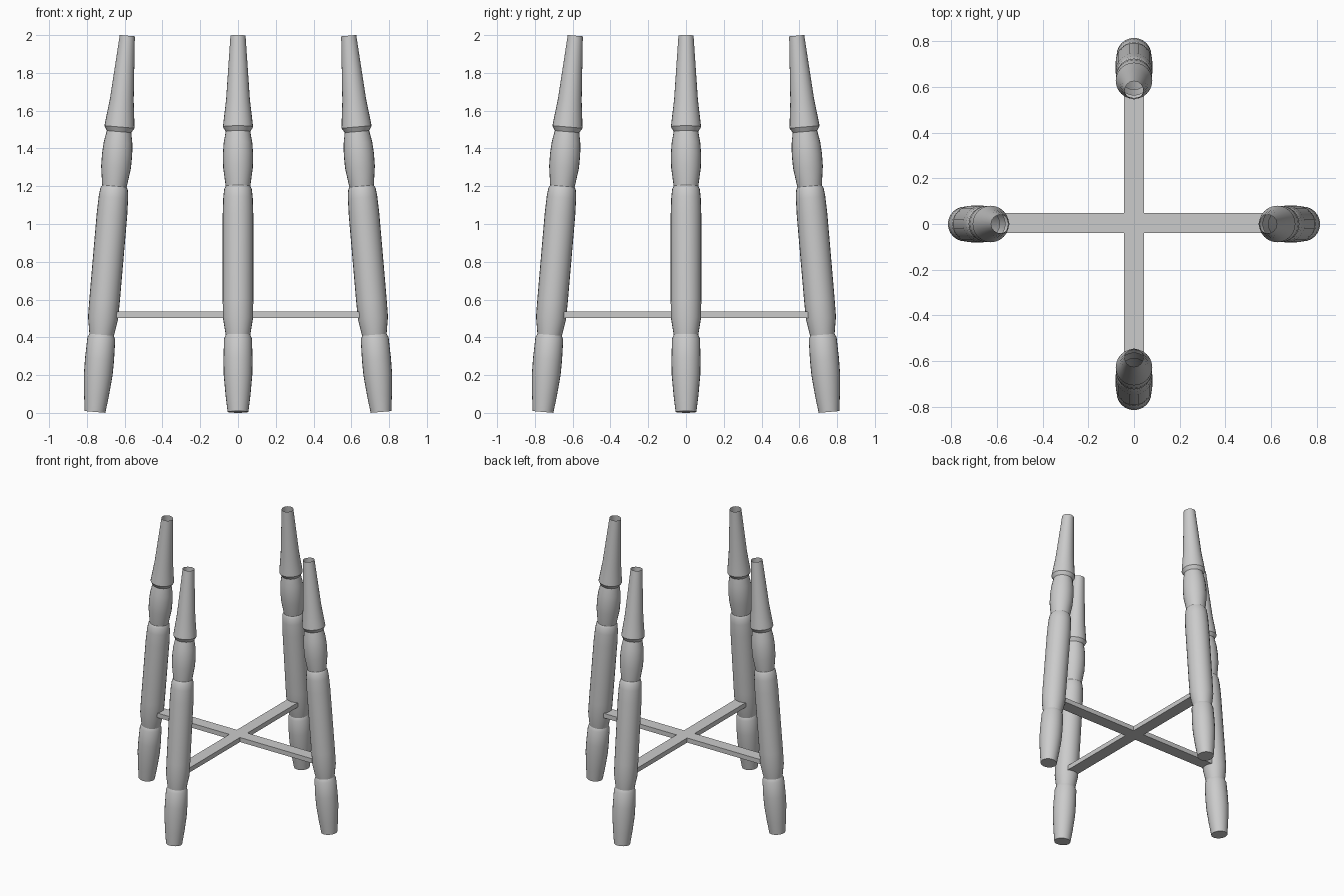
import bpy, bmesh, math
from mathutils import Vector, Matrix

if "Cube" in bpy.data.objects:
    bpy.data.objects.remove(bpy.data.objects["Cube"])

SIDES = 24
FOOT, TOP = Vector((0.757, 0, 0.005)), Vector((0.586, 0, 1.997))

# Turned leg outline: (radius, height), from foot to tip
PROFILE = [(0.055, 0), (0.066, 0.09), (0.076, 0.2), (0.077, 0.28), (0.074, 0.39),
           (0.065, 0.41), (0.080, 0.5), (0.081, 0.6), (0.081, 1.05), (0.078, 1.14),
           (0.073, 1.185), (0.065, 1.2), (0.079, 1.3), (0.080, 1.37), (0.076, 1.43),
           (0.065, 1.49), (0.080, 1.515), (0.076, 1.55), (0.063, 1.66), (0.040, 2.0)]


def make_object(name, bm):
    bmesh.ops.recalc_face_normals(bm, faces=bm.faces)
    mesh = bpy.data.meshes.new(name)
    bm.to_mesh(mesh)
    bm.free()
    obj = bpy.data.objects.new(name, mesh)
    bpy.context.collection.objects.link(obj)
    return obj


def make_leg(name, turn):
    bm = bmesh.new()
    axis = TOP - FOOT
    tilt = axis.to_track_quat('Z', 'Y').to_matrix().to_4x4()
    place = Matrix.Rotation(turn, 4, 'Z') @ Matrix.Translation(FOOT) @ tilt
    rings = []
    for r, h in PROFILE:
        z = h / 2 * axis.length
        rings.append([bm.verts.new(place @ Vector((r * math.cos(a), r * math.sin(a), z)))
                      for a in (math.tau * i / SIDES for i in range(SIDES))])
    for low, high in zip(rings, rings[1:]):
        for i in range(SIDES):
            j = (i + 1) % SIDES
            bm.faces.new((low[i], low[j], high[j], high[i]))
    # Closed foot, open tip
    bm.faces.new(rings[0][::-1])
    obj = make_object(name, bm)
    bpy.ops.object.select_all(action='DESELECT')
    obj.select_set(True)
    bpy.context.view_layer.objects.active = obj
    bpy.ops.object.shade_smooth_by_angle(angle=math.radians(25))


# Four splayed legs
for k, side in enumerate(("right", "back", "left", "front")):
    make_leg(side + "_leg", k * math.pi / 2)

# Flat cross brace cut as one piece
W, L, Z0, Z1 = 0.044, 0.655, 0.502, 0.536
arm = [Vector((W, -W, Z0)), Vector((L, -W, Z0)), Vector((L, W, Z0))]
bm = bmesh.new()
outline = [bm.verts.new(Matrix.Rotation(k * math.pi / 2, 3, 'Z') @ p + Vector((0, 0.005, 0)))
           for k in range(4) for p in arm]
base = bm.faces.new(outline)
ext = bmesh.ops.extrude_face_region(bm, geom=[base], use_keep_orig=True)
bmesh.ops.translate(bm, vec=(0, 0, Z1 - Z0),
                    verts=[g for g in ext["geom"] if isinstance(g, bmesh.types.BMVert)])
make_object("cross_brace", bm)
